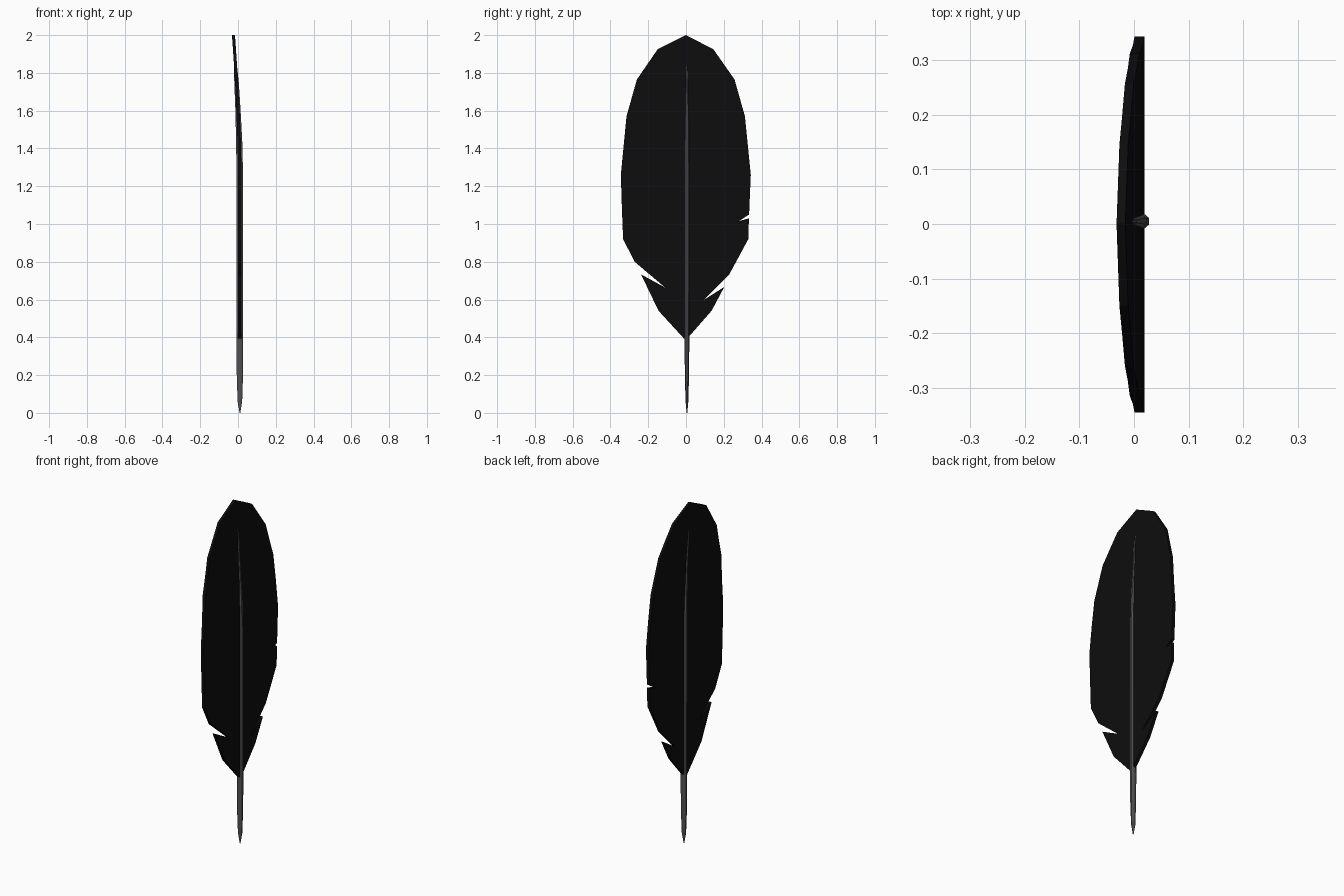
import bpy, bmesh, math
from mathutils import Vector

cube = bpy.data.objects.get("Cube")
if cube:
    bpy.data.objects.remove(cube)


def material(name, value):
    mat = bpy.data.materials.new(name)
    mat.use_nodes = True
    colour = (value, value, value, 1)
    mat.diffuse_color = colour
    bsdf = mat.node_tree.nodes["Principled BSDF"]
    bsdf.inputs["Base Color"].default_value = colour
    bsdf.inputs["Roughness"].default_value = 0.8
    return mat


def add_object(name, bm, mat):
    bmesh.ops.recalc_face_normals(bm, faces=bm.faces[:])
    mesh = bpy.data.meshes.new(name)
    bm.to_mesh(mesh)
    bm.free()
    mesh.materials.append(mat)
    obj = bpy.data.objects.new(name, mesh)
    bpy.context.collection.objects.link(obj)
    return obj


def bend(z):
    """Sideways position of the feather's centre line at height z."""
    return 0.01 - 0.034 * (max(0, z - 1.25) / 0.75) ** 1.6


black = material("feather black", 0.004)
grey = material("quill grey", 0.085)

# Vane: outline with its splits, cut into rows, thickened and bent
right_edge = [(0.145, 1.925), (0.257, 1.765), (0.312, 1.57), (0.343, 1.26),
              (0.334, 1.05), (0.28, 1.015), (0.333, 1.03), (0.33, 0.92),
              (0.23, 0.735), (0.093, 0.597), (0.203, 0.667), (0.135, 0.54),
              (0.008, 0.395)]
left_edge = [(-0.012, 0.395), (-0.145, 0.54), (-0.238, 0.733),
             (-0.111, 0.664), (-0.272, 0.80), (-0.333, 0.92), (-0.34, 1.1),
             (-0.345, 1.26), (-0.315, 1.57), (-0.26, 1.765), (-0.15, 1.925)]
outline = [(0, 2.0)] + right_edge + left_edge

bm = bmesh.new()
bm.faces.new([bm.verts.new((0, y, z)) for y, z in outline])
for row in (0.6, 0.8, 1.1, 1.26, 1.42, 1.57, 1.67, 1.765, 1.85, 1.925):
    bmesh.ops.bisect_plane(bm, geom=bm.verts[:] + bm.edges[:] + bm.faces[:],
                           dist=0.0005, plane_co=(0, 0, row), plane_no=(0, 0, 1))
bmesh.ops.triangulate(bm, faces=bm.faces[:])
extruded = bmesh.ops.extrude_face_region(bm, geom=bm.faces[:], use_keep_orig=True)
front = {g for g in extruded["geom"] if isinstance(g, bmesh.types.BMVert)}
for v in bm.verts:
    half = 0.009 if v.co.z < 1.6 else 0.008
    v.co.x = bend(v.co.z) + (half if v in front else -half)
add_object("feather_vane", bm, black)

# Quill: tapered shaft following the same bend
SIDES = 8
rings = [(0.0, 0.002, 0.002), (0.06, 0.013, 0.008), (0.2, 0.018, 0.012),
         (0.4, 0.019, 0.014), (1.2, 0.019, 0.016), (1.42, 0.018, 0.015),
         (1.6, 0.015, 0.012), (1.75, 0.013, 0.008), (1.845, 0.008, 0.002)]
bm = bmesh.new()
loops = []
for z, rx, ry in rings:
    angles = [2 * math.pi * (i + 0.5) / SIDES for i in range(SIDES)]
    loops.append([bm.verts.new((bend(z) + rx * math.cos(a),
                                0.005 + ry * math.sin(a), z)) for a in angles])
for low, high in zip(loops, loops[1:]):
    for i in range(SIDES):
        j = (i + 1) % SIDES
        bm.faces.new((low[i], low[j], high[j], high[i]))
bm.faces.new(loops[0])
bm.faces.new(loops[-1])
quill = add_object("quill", bm, grey)

bpy.ops.object.select_all(action="DESELECT")
quill.select_set(True)
bpy.context.view_layer.objects.active = quill
bpy.ops.object.shade_smooth_by_angle(angle=math.radians(50))
